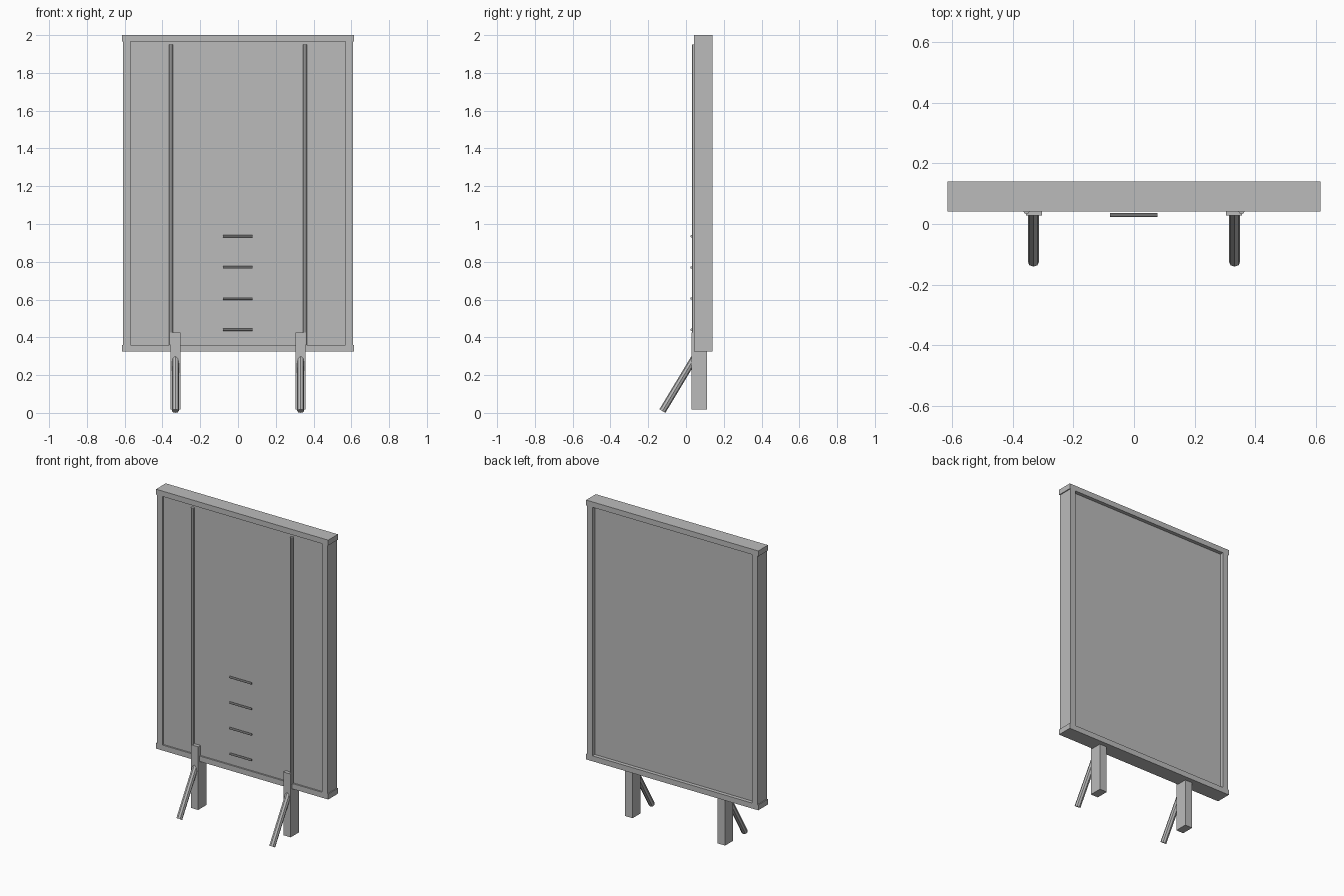
import bpy, math
from mathutils import Vector

if "Cube" in bpy.data.objects:
    bpy.data.objects.remove(bpy.data.objects["Cube"])

grey = bpy.data.materials.new("plain_grey")
grey.diffuse_color = (0.5, 0.5, 0.5, 1)
grey.use_nodes = True
grey.node_tree.nodes["Principled BSDF"].inputs["Base Color"].default_value = grey.diffuse_color


def box(name, lo, hi):
    """Axis-aligned box between two corners."""
    lo, hi = Vector(lo), Vector(hi)
    bpy.ops.mesh.primitive_cube_add(size=1, location=(lo + hi) / 2)
    ob = bpy.context.object
    ob.name = name
    ob.scale = hi - lo
    bpy.ops.object.transform_apply(location=False, rotation=False, scale=True)
    ob.data.materials.append(grey)
    return ob


def rod(name, a, b, r, sides=8):
    """Flat-sided rod between two points."""
    a, b = Vector(a), Vector(b)
    bpy.ops.mesh.primitive_cylinder_add(vertices=sides, radius=r, depth=(b - a).length)
    ob = bpy.context.object
    ob.name = name
    ob.rotation_mode = 'QUATERNION'
    ob.rotation_quaternion = (b - a).to_track_quat('Z', 'Y')
    ob.location = (a + b) / 2
    ob.data.materials.append(grey)
    return ob


FRONT, BACK = 0.042, 0.141      # frame depth
BOTTOM, TOP = 0.325, 2.0        # frame height
RAIL = 0.035                    # rail height

# recessed board
box("board", (-0.59, 0.052, BOTTOM + 0.02), (0.59, 0.117, TOP - 0.02))

# frame rails, slightly wider than the stiles
box("bottom_rail", (-0.615, FRONT, BOTTOM), (0.615, BACK, BOTTOM + RAIL))
box("top_rail", (-0.615, FRONT, TOP - RAIL), (0.615, BACK, TOP))

for side, s in (("left", -1), ("right", 1)):
    # frame stile
    xs = sorted((s * 0.57, s * 0.609))
    box(side + "_stile", (xs[0], FRONT, BOTTOM + RAIL), (xs[1], BACK, TOP - RAIL))
    # square leg running up into the board
    xs = sorted((s * 0.304, s * 0.357))
    box(side + "_leg", (xs[0], 0.028, 0.017), (xs[1], 0.111, 0.425))
    # slanted brace
    rod(side + "_brace", (s * 0.332, -0.125, 0.0098), (s * 0.332, 0.045, 0.292), 0.0185)
    # long vertical rod on the front of the board
    rod(side + "_front_rod", (s * 0.355, 0.043, 0.36), (s * 0.355, 0.043, 1.95), 0.0105)

# short ladder rungs
for i in range(4):
    z = 0.44 + 0.165 * i
    rod("rung_%d" % (i + 1), (-0.079, 0.029, z), (0.077, 0.029, z), 0.0065)
